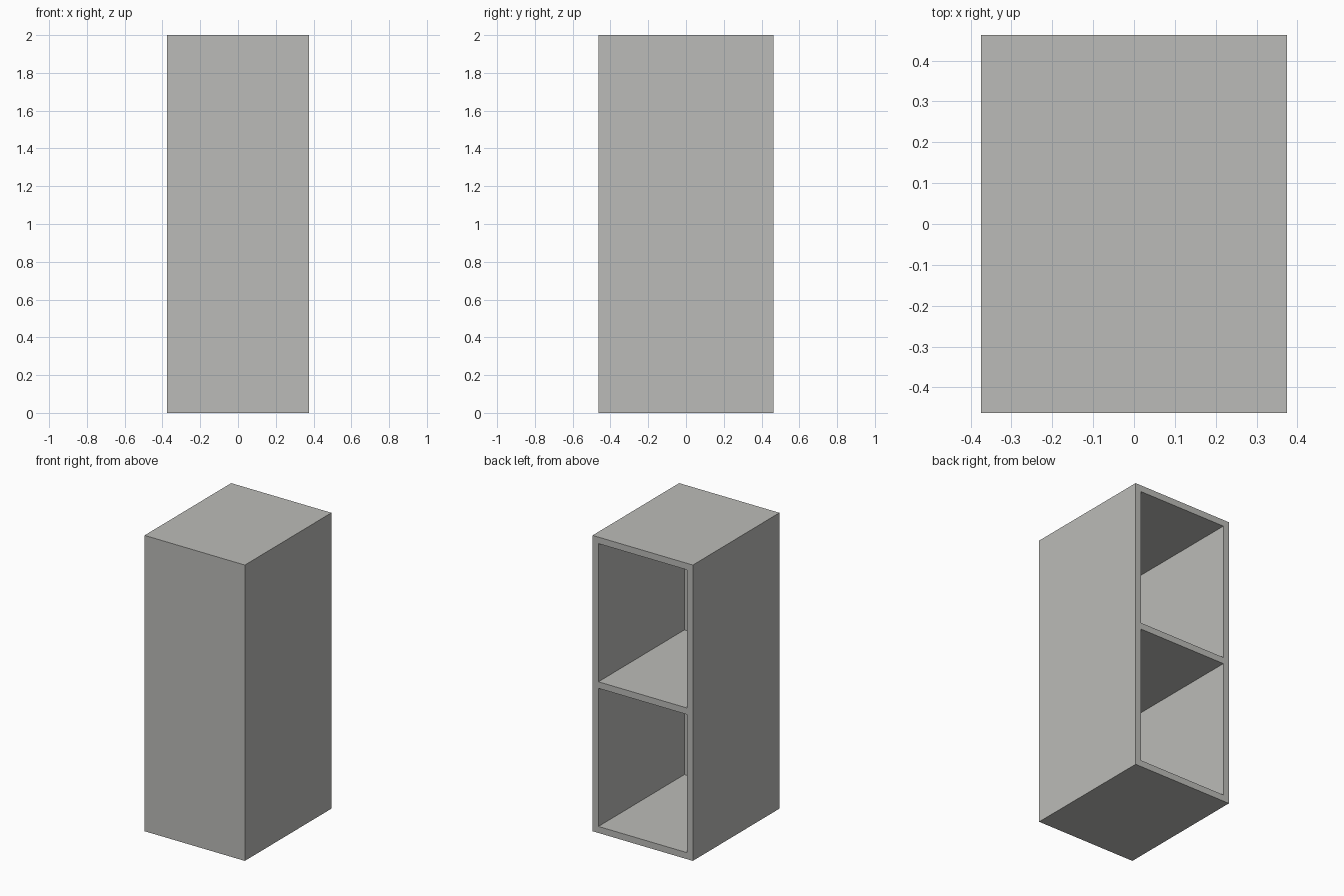
import bpy

if "Cube" in bpy.data.objects:
    bpy.data.objects.remove(bpy.data.objects["Cube"])

# Overall size and board thicknesses
W, D, H = 0.75, 0.925, 2.0
BOARD, PANEL = 0.044, 0.007
BAY_H = (H - 3 * BOARD) / 2

grey = bpy.data.materials.new("warm_grey")
grey.diffuse_color = (0.50, 0.50, 0.48, 1)
grey.use_nodes = True
grey.node_tree.nodes["Principled BSDF"].inputs["Base Color"].default_value = grey.diffuse_color


def box(name, size, centre):
    bpy.ops.mesh.primitive_cube_add(size=1, location=centre)
    ob = bpy.context.object
    ob.name = name
    ob.scale = size
    bpy.ops.object.transform_apply(location=True, rotation=False, scale=True)
    ob.data.materials.append(grey)
    return ob


# Cabinet carcass with a thin closed front
cabinet = box("cabinet", (W, D, H), (0, 0, H / 2))

# Two equal bays, open at the back, leaving a shelf between them
for i, name in enumerate(("lower_bay_cutter", "upper_bay_cutter")):
    z = BOARD + BAY_H / 2 + i * (BAY_H + BOARD)
    front, back = -D / 2 + PANEL, D / 2 + 0.1
    cutter = box(name, (W - 2 * BOARD, back - front, BAY_H),
                 (0, (front + back) / 2, z))
    mod = cabinet.modifiers.new(name, 'BOOLEAN')
    mod.operation = 'DIFFERENCE'
    mod.solver = 'EXACT'
    mod.object = cutter
    bpy.context.view_layer.objects.active = cabinet
    bpy.ops.object.modifier_apply(modifier=mod.name)
    bpy.data.objects.remove(cutter)
